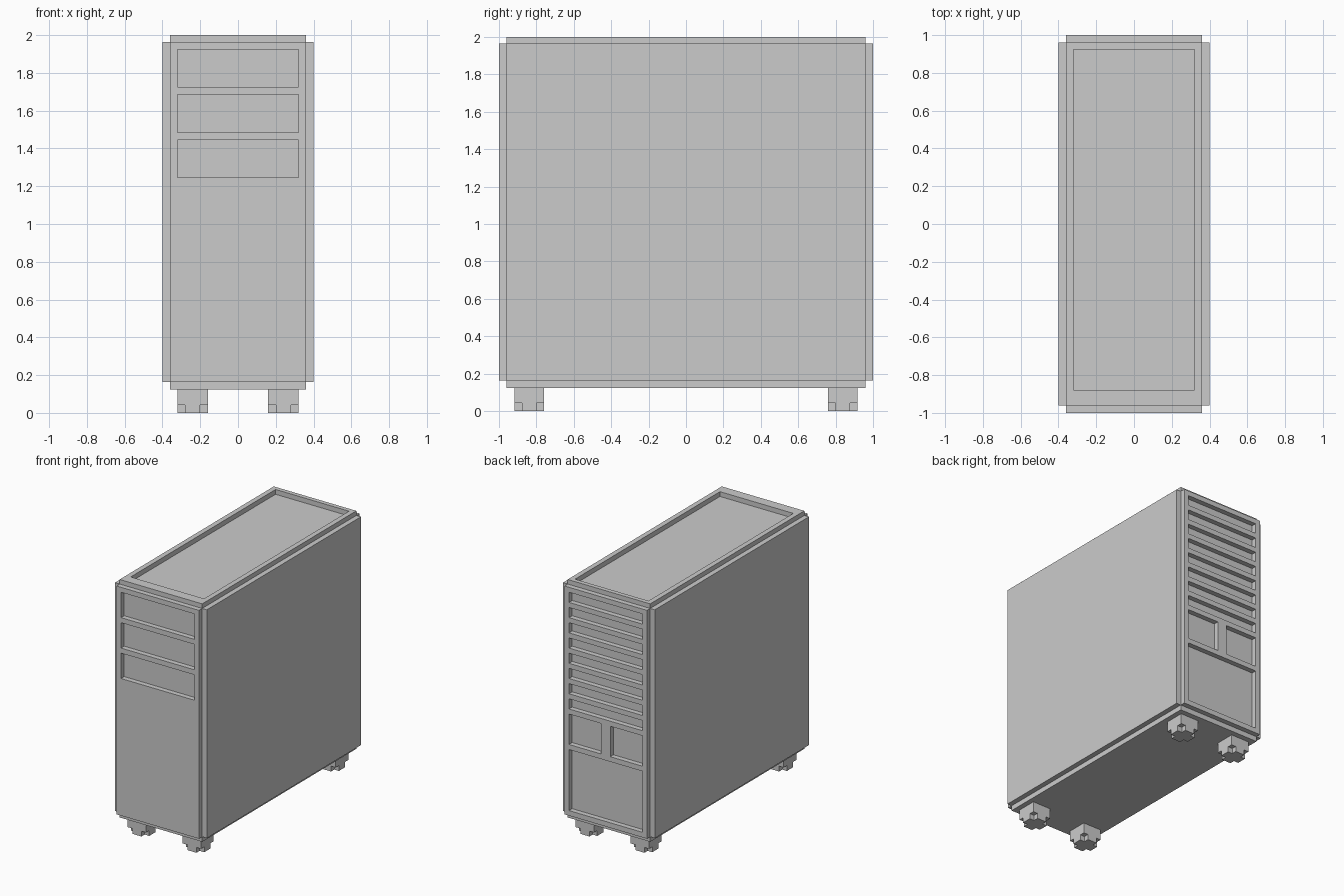
import bpy, bmesh
from mathutils import Vector

if "Cube" in bpy.data.objects:
    bpy.data.objects.remove(bpy.data.objects["Cube"])

U = 0.04                      # panel thickness / recess depth
Z0, Z1 = 0.164, 1.964         # core bottom and top


def add_box(bm, lo, hi):
    lo, hi = Vector(lo), Vector(hi)
    verts = bmesh.ops.create_cube(bm, size=1)["verts"]
    for v in verts:
        v.co = Vector((v.co[i] * (hi[i] - lo[i]) + (lo[i] + hi[i]) / 2 for i in range(3)))


def to_object(bm, name):
    bmesh.ops.recalc_face_normals(bm, faces=bm.faces)
    me = bpy.data.meshes.new(name)
    bm.to_mesh(me)
    bm.free()
    ob = bpy.data.objects.new(name, me)
    bpy.context.collection.objects.link(ob)
    return ob


def carve(ob, boxes):
    bm = bmesh.new()
    for lo, hi in boxes:
        add_box(bm, lo, hi)
    cutter = to_object(bm, ob.name + "_cutter")
    cutter.hide_render = True
    mod = ob.modifiers.new("carve", 'BOOLEAN')
    mod.operation = 'DIFFERENCE'
    mod.solver = 'EXACT'
    mod.object = cutter
    bpy.context.view_layer.objects.active = ob
    bpy.ops.object.modifier_apply(modifier=mod.name)
    bpy.data.objects.remove(cutter)


# Case: core block with every face pushed out, leaving notched edges
bm = bmesh.new()
add_box(bm, (-0.36, -0.96, Z0), (0.36, 0.96, Z1))
bm.normal_update()
faces = bmesh.ops.extrude_discrete_faces(bm, faces=bm.faces[:])["faces"]
for f in faces:
    n = f.normal.copy()
    d = 0.036 if n.z > 0.5 else U
    for v in f.verts:
        v.co += n * d
case = to_object(bm, "tower_case")


def back_cut(x0, x1, z0, z1):
    return (x0, 0.96, z0), (x1, 1.1, z1)


cuts = [((-0.32, -0.88, Z1 - 0.002), (0.32, 0.925, 2.1))]         # top tray
for k in range(3):                                                # front drive bays
    z = 1.925 - 0.24 * k
    cuts.append(((-0.32, -1.1, z - 0.2), (0.32, -0.96, z)))
for k in range(8):                                                # rear expansion slots
    z = 1.925 - 0.12 * k
    cuts.append(back_cut(-0.32, 0.32, z - 0.08, z))
cuts.append(back_cut(-0.32, -0.04, 0.725, 0.965))                 # rear port windows
cuts.append(back_cut(0.04, 0.32, 0.725, 0.965))
cuts.append(back_cut(-0.32, 0.32, 0.204, 0.685))                  # rear power bay
carve(case, cuts)

# Feet: square block with bottom corners notched away, mirrored to four corners
bm = bmesh.new()
add_box(bm, (0.16, 0.76, 0), (0.32, 0.917, 0.125))
feet = to_object(bm, "feet")
carve(feet, [((x, y, -0.05), (x + 0.1, y + 0.1, 0.042))
             for x in (0.10, 0.28) for y in (0.70, 0.877)])
mirror = feet.modifiers.new("mirror", 'MIRROR')
mirror.use_axis = (True, True, False)
